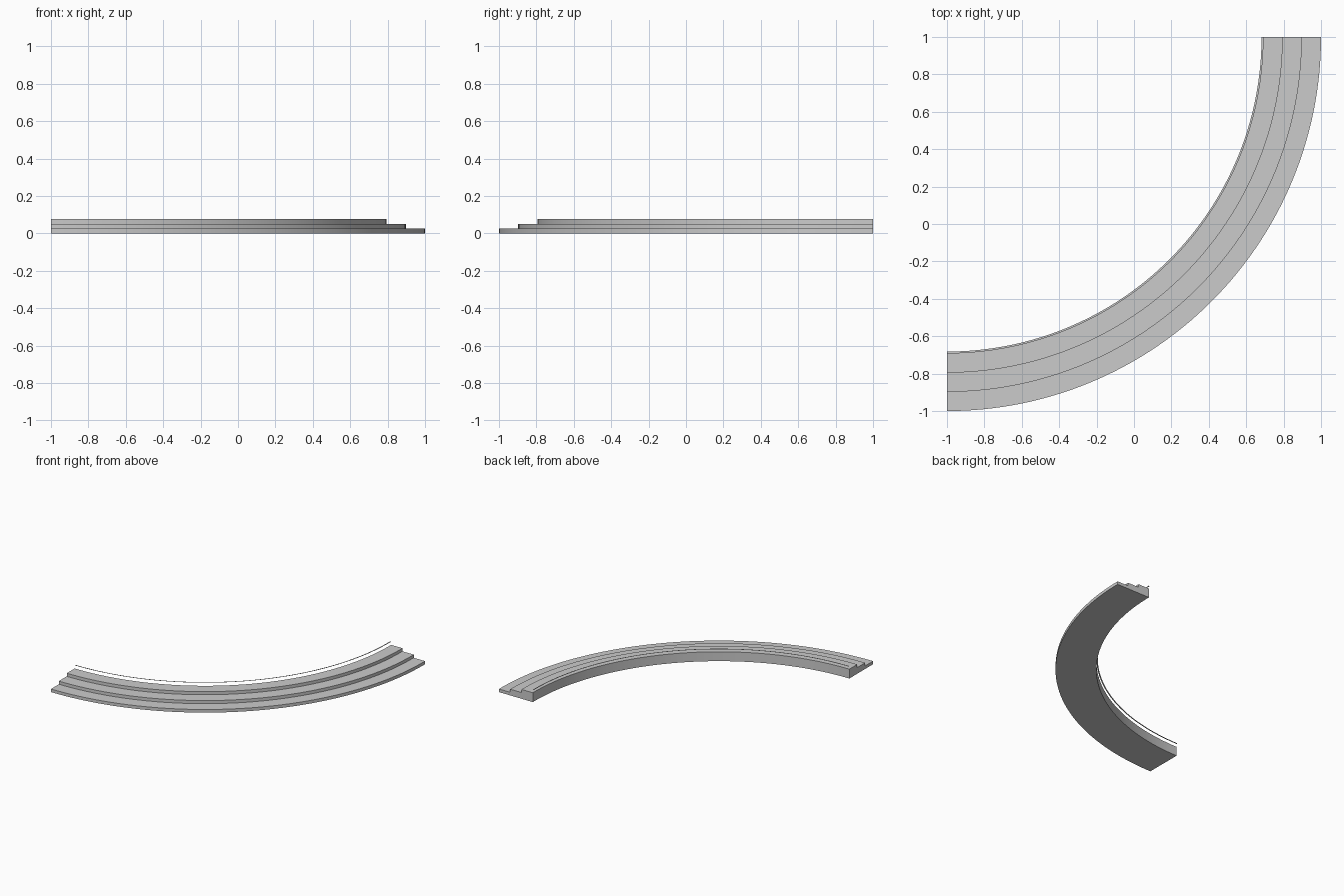
import bpy, bmesh, math

if "Cube" in bpy.data.objects:
    bpy.data.objects.remove(bpy.data.objects["Cube"])

SEGMENTS = 64
CENTRE = (-1.0, 1.0)          # centre of the quarter circle
OUTER, DEPTH, RISE = 2.0, 0.1025, 0.0256
INNER_LIP = 1.682


def sweep(name, profile, closed):
    """Sweep an (r, z) profile through the quarter turn from -y to +x."""
    bm = bmesh.new()
    rings = []
    for i in range(SEGMENTS + 1):
        a = -math.pi / 2 + math.pi / 2 * i / SEGMENTS
        rings.append([bm.verts.new((CENTRE[0] + r * math.cos(a),
                                    CENTRE[1] + r * math.sin(a), z))
                      for r, z in profile])
    n = len(profile)
    for a, b in zip(rings, rings[1:]):
        for j in range(n if closed else n - 1):
            k = (j + 1) % n
            bm.faces.new((a[j], b[j], b[k], a[k]))
    if closed:
        bm.faces.new(rings[0])
        bm.faces.new(rings[-1])
        bmesh.ops.recalc_face_normals(bm, faces=bm.faces)
    else:
        bm.normal_update()
        for f in bm.faces:
            if f.normal.z < 0:
                f.normal_flip()
    mesh = bpy.data.meshes.new(name)
    bm.to_mesh(mesh)
    bm.free()
    obj = bpy.data.objects.new(name, mesh)
    bpy.context.collection.objects.link(obj)
    bpy.context.view_layer.objects.active = obj
    obj.select_set(True)
    bpy.ops.object.shade_smooth_by_angle(angle=math.radians(30))
    obj.select_set(False)


# Three curved steps as one solid
inner = OUTER - 3 * DEPTH
profile = [(inner, 0), (OUTER, 0)]
for s in range(3):
    z = (s + 1) * RISE
    profile += [(OUTER - s * DEPTH, z), (OUTER - (s + 1) * DEPTH, z)]
sweep("curved_steps", profile, True)

# Thin top tread floating one rise above the inner edge
sweep("top_tread_lip", [(inner, 4 * RISE), (INNER_LIP, 4 * RISE)], False)
